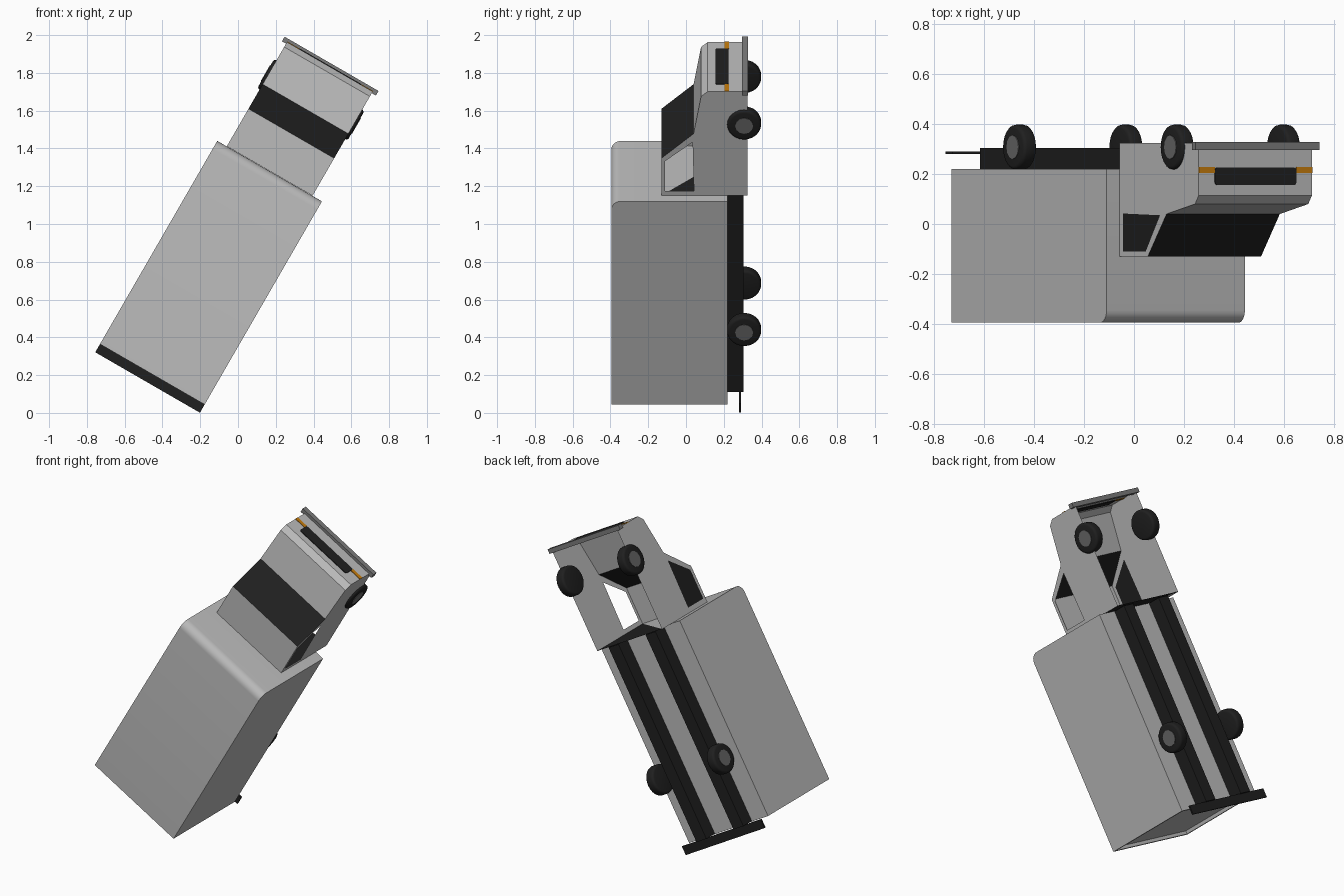
import bpy, bmesh
from math import radians, pi
from mathutils import Matrix, Vector

cube = bpy.data.objects.get("Cube")
if cube:
    bpy.data.objects.remove(cube, do_unlink=True)

# Truck frame: x across, y forward, z up; then stood on its tail and leaned
POSE = Matrix(((0.866, 0.5, 0, 0), (0, 0, -1, 0), (-0.5, 0.866, 0, 0), (0, 0, 0, 1)))
POSE = POSE @ Matrix.Translation((-0.495, 0, 0))


def material(name, r, g, b):
    m = bpy.data.materials.new(name)
    m.use_nodes = True
    m.diffuse_color = (r, g, b, 1)
    m.node_tree.nodes["Principled BSDF"].inputs["Base Color"].default_value = (r, g, b, 1)
    return m


BODY = material("light grey paint", 0.5, 0.5, 0.5)
BLACK = material("black", 0.014, 0.014, 0.014)
TRIM = material("bumper grey", 0.2, 0.2, 0.2)
HUB = material("hub grey", 0.14, 0.14, 0.14)
AMBER = material("amber", 0.55, 0.2, 0.004)


def finish(name, bm, *mats, smooth=False):
    mesh = bpy.data.meshes.new(name)
    bm.to_mesh(mesh)
    bm.free()
    for m in mats:
        mesh.materials.append(m)
    ob = bpy.data.objects.new(name, mesh)
    bpy.context.collection.objects.link(ob)
    ob.matrix_world = POSE
    if smooth:
        bpy.ops.object.select_all(action='DESELECT')
        ob.select_set(True)
        bpy.context.view_layer.objects.active = ob
        bpy.ops.object.shade_smooth_by_angle(angle=radians(35))
    return ob


def block(x, y, z):
    """bmesh box from three (low, high) ranges"""
    bm = bmesh.new()
    size = [b - a for a, b in (x, y, z)]
    mid = [(a + b) / 2 for a, b in (x, y, z)]
    bmesh.ops.create_cube(bm, size=1, matrix=Matrix.Translation(mid) @ Matrix.Diagonal((*size, 1)))
    return bm


# Cargo box: rounded front top edge, recessed rear door
bm = block((-0.32, 0.32), (-0.05, 1.192), (-0.22, 0.395))
bm.normal_update()
edge = [e for e in bm.edges if all(v.co.y > 1 and v.co.z > 0.3 for v in e.verts)]
bmesh.ops.bevel(bm, geom=edge, offset=0.05, segments=6, affect='EDGES', profile=0.5)
bm.normal_update()
rear = [f for f in bm.faces if f.normal.y < -0.9]
bmesh.ops.inset_region(bm, faces=rear, thickness=0.02)
inner = bmesh.ops.extrude_face_region(bm, geom=rear)["geom"]
bmesh.ops.translate(bm, verts=[v for v in inner if isinstance(v, bmesh.types.BMVert)], vec=(0, 0.02, 0))
bmesh.ops.delete(bm, geom=rear, context='FACES')
finish("cargo_box", bm, BODY, smooth=True)

# Chassis rails and rear bumper
for side, name in ((-1, "left"), (1, "right")):
    x = sorted((side * 0.11, side * 0.19))
    finish(name + "_rail", block(x, (-0.047, 1.19), (-0.305, -0.219)), BLACK)
finish("rear_bumper", block((-0.32, 0.32), (-0.1, -0.045), (-0.29, -0.28)), BLACK)

# Cab: open-bottomed shell from a (forward, up) profile
HALF = 0.262
lower = [(1.193, -0.325), (1.83, -0.325), (1.83, -0.115), (1.8, -0.08), (1.572, -0.04), (1.193, -0.06)]
upper = [(1.193, -0.06), (1.572, -0.04), (1.422, 0.13), (1.193, 0.13)]
window = [(1.222, -0.042), (1.52, -0.035), (1.405, 0.11), (1.222, 0.11)]
outline = lower[1:5] + upper[2:]
bm = bmesh.new()


def face(points, mat=0):
    f = bm.faces.new([bm.verts.new(p) for p in points])
    f.material_index = mat
    return f


def side_face(points, x, mat=0):
    pts = [(x, y, z) for y, z in points]
    face(pts if x > 0 else pts[::-1], mat)


for x in (-HALF, HALF):
    side_face(lower, x)
    for i in range(4):
        j = (i + 1) % 4
        side_face([upper[i], upper[j], window[j], window[i]], x)
# Glass on the left only; the right window is open
side_face(window, -HALF, 1)

# Front, chamfer, bonnet, windscreen and roof
for (ya, za), (yb, zb) in zip(outline, outline[1:]):
    f = face([(HALF, ya, za), (HALF, yb, zb), (-HALF, yb, zb), (-HALF, ya, za)])
    if (ya, za) == upper[1]:
        f.normal_update()
        bmesh.ops.inset_region(bm, faces=[f], thickness=0.014)
        f.material_index = 1

# Back wall, split corner to corner into two colours
back = 1.195
top_r, low_l = (HALF, back, 0.13), (-HALF, back, -0.325)
face([top_r, low_l, (-HALF, back, 0.13)])
face([top_r, (HALF, back, -0.325), low_l], 1)
bmesh.ops.remove_doubles(bm, verts=bm.verts, dist=0.0005)
finish("cab", bm, BODY, BLACK)

# Grille with clipped corners, lamps and front bumper
bm = block((-0.188, 0.188), (1.826, 1.834), (-0.226, -0.156))
bmesh.ops.bevel(bm, geom=[e for e in bm.edges if abs(e.verts[0].co.y - e.verts[1].co.y) > 0.005],
                offset=0.01, segments=2, affect='EDGES', profile=0.5)
finish("grille", bm, BLACK)
for side, name in ((-1, "left"), (1, "right")):
    x = sorted((side * 0.188, side * HALF))
    finish(name + "_lamp", block(x, (1.827, 1.833), (-0.228, -0.205)), AMBER)
finish("front_bumper", block((-0.287, 0.287), (1.82, 1.848), (-0.328, -0.297)), TRIM)


# Wheels: rounded tyre with a hub plate on the outer face
def cylinder(radius, depth, sides, centre):
    b = bmesh.new()
    bmesh.ops.create_cone(b, cap_ends=True, segments=sides, radius1=radius, radius2=radius, depth=depth,
                          matrix=Matrix.Translation(centre) @ Matrix.Rotation(pi / 2, 4, 'Y'))
    return b


for end, y in (("rear", 0.366), ("front", 1.629)):
    for side, name in ((-1, "left"), (1, "right")):
        bm = cylinder(0.09, 0.06, 24, Vector((side * 0.246, y, -0.308)))
        rims = [e for e in bm.edges if abs(e.verts[0].co.x - e.verts[1].co.x) < 0.01]
        bmesh.ops.bevel(bm, geom=rims, offset=0.014, segments=3, affect='EDGES', profile=0.5)
        finish(f"{end}_{name}_tyre", bm, BLACK, smooth=True)
        bm = cylinder(0.048, 0.006, 12, Vector((side * 0.276, y, -0.308)))
        finish(f"{end}_{name}_hub", bm, HUB)
